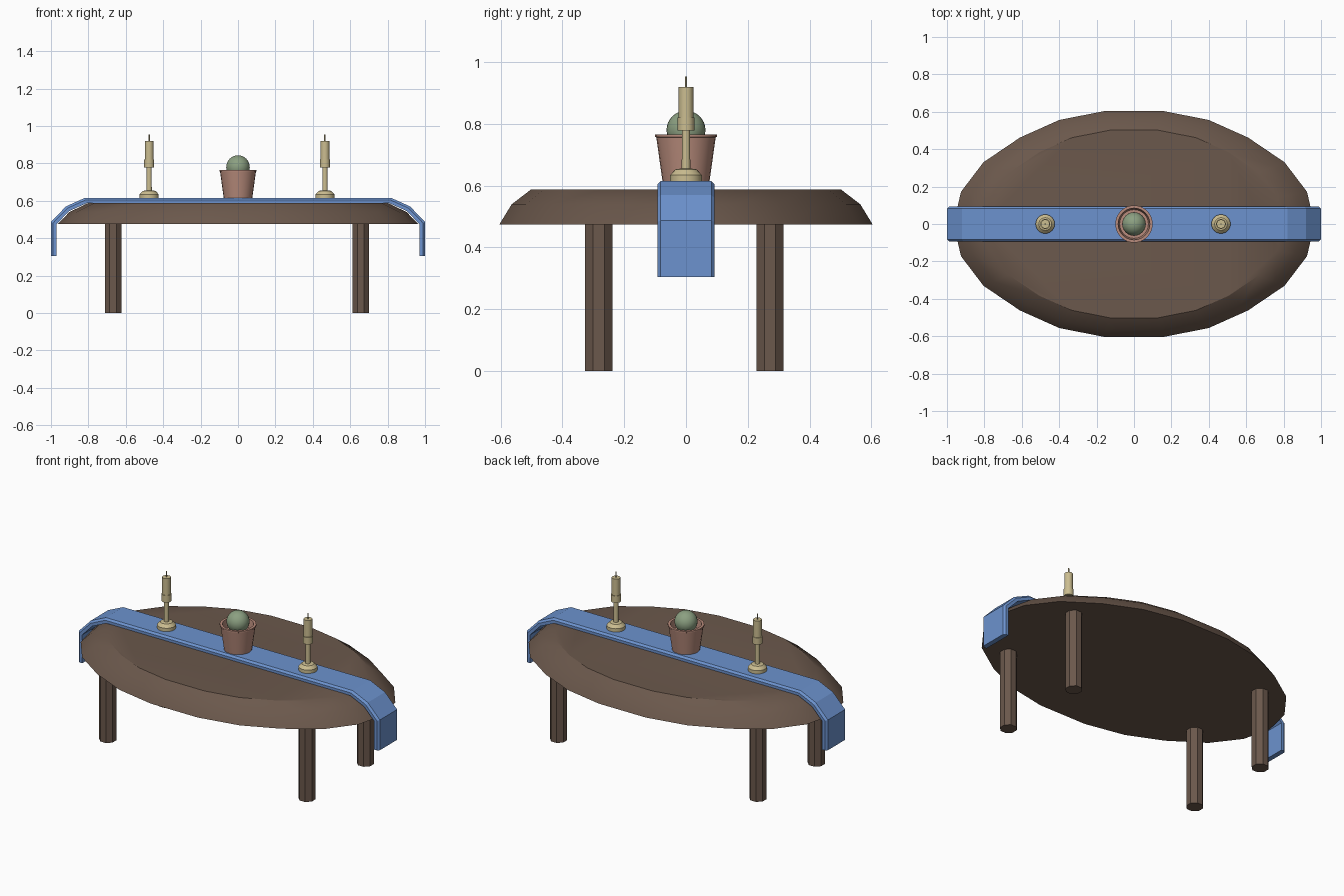
import bpy, bmesh, math

if "Cube" in bpy.data.objects:
    bpy.data.objects.remove(bpy.data.objects["Cube"])


def material(name, color):
    m = bpy.data.materials.new(name)
    m.diffuse_color = (*color, 1)
    m.use_nodes = True
    m.node_tree.nodes["Principled BSDF"].inputs["Base Color"].default_value = m.diffuse_color
    return m


WOOD = material("brown_wood", (0.147, 0.098, 0.072))
CLOTH = material("blue_cloth", (0.15, 0.29, 0.62))
CLAY = material("clay", (0.48, 0.26, 0.20))
GREEN = material("plant_green", (0.26, 0.35, 0.22))
CREAM = material("cream", (0.60, 0.51, 0.28))


def finish(name, bm, mat, loc=(0, 0, 0), smooth=True):
    bmesh.ops.recalc_face_normals(bm, faces=bm.faces)
    me = bpy.data.meshes.new(name)
    bm.to_mesh(me)
    bm.free()
    me.materials.append(mat)
    ob = bpy.data.objects.new(name, me)
    ob.location = loc
    bpy.context.collection.objects.link(ob)
    if smooth:
        bpy.ops.object.select_all(action='DESELECT')
        ob.select_set(True)
        bpy.context.view_layer.objects.active = ob
        bpy.ops.object.shade_smooth_by_angle(angle=math.radians(30))
    return ob


def loft(rings):
    """Skin a list of closed rings and cap both ends."""
    bm = bmesh.new()
    vs = [[bm.verts.new(p) for p in r] for r in rings]
    n = len(vs[0])
    for a, b in zip(vs, vs[1:]):
        for i in range(n):
            j = (i + 1) % n
            bm.faces.new((a[i], a[j], b[j], b[i]))
    bm.faces.new(vs[0])
    bm.faces.new(vs[-1])
    return bm


def turned(name, profile, sides, mat, loc, turn=0.0, smooth=True):
    """Round part from (radius, height) pairs."""
    angles = [turn + 2 * math.pi * i / sides for i in range(sides)]
    rings = [[(r * math.cos(a), r * math.sin(a), z) for a in angles] for r, z in profile]
    return finish(name, loft(rings), mat, loc, smooth)


# Oval top with a two-step sloping edge
quarter = [(0.965, 0), (0.925, 0.172), (0.805, 0.33), (0.61, 0.462), (0.40, 0.556), (0.157, 0.604)]
half = quarter + [(-x, y) for x, y in reversed(quarter)]
outline = half + [(x, -y) for x, y in reversed(half[1:-1])]
finish("table_top", loft([[(x * s, y * s, z) for x, y in outline]
                          for s, z in ((1, 0.475), (0.934, 0.54), (0.83, 0.588))]), WOOD)

# Eight-sided legs
for sx, side in ((-1, "left"), (1, "right")):
    for sy, end in ((-1, "front"), (1, "back")):
        turned(f"{end}_{side}_leg", [(0.048, 0), (0.048, 0.48)], 8, WOOD,
               (sx * 0.662 - 0.006, sy * 0.277 - 0.005, 0), math.pi / 8, False)

# Runner: outer and inner paths with chamfered long edges
outer = [(1.0, 0.305), (1.0, 0.487), (0.92, 0.57), (0.82, 0.615)]
inner = [(0.97, 0.305), (0.97, 0.475), (0.903, 0.545), (0.81, 0.587)]
mirrored = lambda pts: pts + [(-x, z) for x, z in reversed(pts)]
sections = []
for (xo, zo), (xi, zi) in zip(mirrored(outer), mirrored(inner)):
    at = lambda t, y: (xi + (xo - xi) * t, y, zi + (zo - zi) * t)
    sections.append([at(0, -0.093), at(0.6, -0.093), at(1, -0.082),
                     at(1, 0.082), at(0.6, 0.093), at(0, 0.093)])
finish("table_runner", loft(sections), CLOTH, smooth=False)

# Candlesticks with candles and wicks
for x, side in ((-0.475, "left"), (0.465, "right")):
    turned(f"{side}_candlestick",
           [(0.051, 0.613), (0.051, 0.635), (0.034, 0.653), (0.014, 0.656), (0.013, 0.778),
            (0.027, 0.778), (0.027, 0.82), (0.02, 0.82)], 24, CREAM, (x, 0, 0))
    turned(f"{side}_candle", [(0.0235, 0.785), (0.0235, 0.92)], 24, CREAM, (x, 0, 0))
    turned(f"{side}_wick", [(0.004, 0.915), (0.004, 0.954)], 8, CREAM, (x, 0, 0))

# Hollow pot with a small lip
turned("plant_pot", [(0.076, 0.613), (0.096, 0.756), (0.1, 0.758), (0.1, 0.766),
                     (0.085, 0.766), (0.077, 0.72)], 24, CLAY, (0, 0, 0))

# Round plant
bm = bmesh.new()
bmesh.ops.create_uvsphere(bm, u_segments=24, v_segments=16, radius=0.063)
finish("round_plant", bm, GREEN, (0, 0, 0.78))
